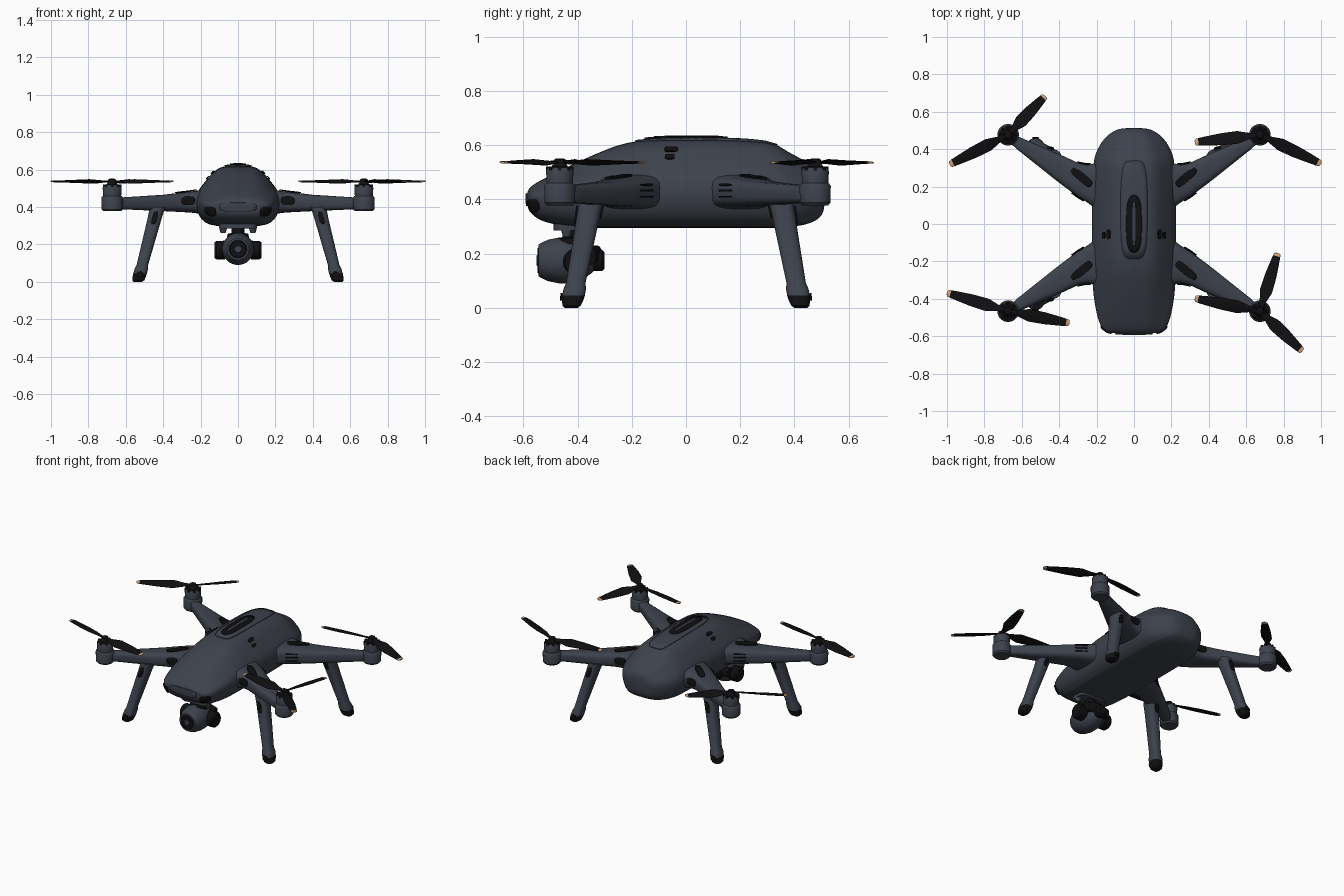
import bpy, bmesh, math
from mathutils import Vector

if "Cube" in bpy.data.objects:
    bpy.data.objects.remove(bpy.data.objects["Cube"])


def material(name, col):
    m = bpy.data.materials.new(name)
    m.diffuse_color = (*col, 1)
    m.use_nodes = True
    m.node_tree.nodes["Principled BSDF"].inputs["Base Color"].default_value = m.diffuse_color
    return m


GREY = material("slate grey", (0.047, 0.054, 0.072))
BLACK = material("black", (0.005, 0.005, 0.006))
TIP = material("sand tip", (0.62, 0.38, 0.22))


def finish(name, bm, mats, angle=35):
    bmesh.ops.recalc_face_normals(bm, faces=bm.faces)
    me = bpy.data.meshes.new(name)
    bm.to_mesh(me)
    bm.free()
    ob = bpy.data.objects.new(name, me)
    bpy.context.collection.objects.link(ob)
    for m in mats:
        me.materials.append(m)
    bpy.ops.object.select_all(action='DESELECT')
    ob.select_set(True)
    bpy.context.view_layer.objects.active = ob
    bpy.ops.object.shade_smooth_by_angle(angle=math.radians(angle))
    return ob


def loft(name, rings, mats=(GREY,), bands=None, angle=35):
    """Skin a list of equal rings; bands gives a material slot per span."""
    bm = bmesh.new()
    rows = [[bm.verts.new(p) for p in r] for r in rings]
    n = len(rows[0])
    bands = bands or [0] * (len(rows) - 1)
    for a, b, k in zip(rows, rows[1:], bands):
        for i in range(n):
            j = (i + 1) % n
            bm.faces.new((a[i], a[j], b[j], b[i])).material_index = k
    bm.faces.new(rows[0]).material_index = bands[0]
    bm.faces.new(rows[-1]).material_index = bands[-1]
    return finish(name, bm, mats, angle)


def oval(c, u, v, e=1.0, n=24):
    """Superellipse ring; e below 1 makes it boxier."""
    c, u, v = Vector(c), Vector(u), Vector(v)
    pw = lambda t: math.copysign(abs(t) ** e, t)
    return [c + u * pw(math.cos(a)) + v * pw(math.sin(a))
            for a in (2 * math.pi * (i + .5) / n for i in range(n))]


def lathe(name, base, axis, prof, mats=(GREY,), bands=None):
    """Round part: prof holds (distance along axis, radius)."""
    d = Vector(axis).normalized()
    u = d.orthogonal().normalized()
    v = d.cross(u)
    return loft(name, [oval(Vector(base) + d * h, u * r, v * r) for h, r in prof], mats, bands)


def patch(name, c, u, v, target, mat=BLACK, e=0.6, off=0.004):
    """Thin rounded plate hugging the surface of target."""
    bm = bmesh.new()
    rows = [[bm.verts.new(p) for p in oval(c, Vector(u) * s, Vector(v) * s, e)]
            for s in (1, .8, .6, .4, .2)]
    for a, b in zip(rows, rows[1:]):
        for i in range(24):
            j = (i + 1) % 24
            bm.faces.new((a[i], a[j], b[j], b[i]))
    bm.faces.new(rows[-1])
    ob = finish(name, bm, [mat])
    w = ob.modifiers.new("hug", 'SHRINKWRAP')
    w.target = target
    w.wrap_method = 'NEAREST_SURFACEPOINT'
    w.wrap_mode = 'ABOVE_SURFACE'
    w.offset = off
    s = ob.modifiers.new("thickness", 'SOLIDIFY')
    s.thickness = 0.006
    s.offset = 0
    return ob


# Body hull: (y, half width, bottom, middle, top)
stations = [(-.588, .12, .37, .41, .43), (-.57, .16, .345, .41, .452), (-.53, .188, .315, .415, .475),
            (-.42, .212, .297, .425, .53), (-.31, .222, .295, .43, .58), (-.2, .225, .295, .43, .622),
            (0, .225, .295, .43, .626), (.2, .225, .295, .43, .624), (.33, .215, .295, .43, .612),
            (.37, .208, .297, .43, .578), (.44, .175, .305, .43, .545), (.49, .125, .325, .43, .51),
            (.515, .07, .36, .43, .475)]
half = [(.36, .98), (.57, .84), (.8, .52), (.96, .29), (1.02, 0), (.98, -.42), (.78, -1)]
section = [(0, 1)] + half + [(0, -1)] + [(-x, z) for x, z in reversed(half)]
rings = [[(w * x, y, m + z * ((t - m) if z > 0 else (m - b))) for x, z in section]
         for y, w, b, m, t in stations]
body = loft("body", rings)
sub = body.modifiers.new("smooth", 'SUBSURF')
sub.levels = sub.render_levels = 2

# Body details
spine = patch("spine_panel", (0, .08, .625), (.072, 0, 0), (0, .27, 0), body, GREY, .5, .003)
patch("top_window", (0, 0, .63), (.042, 0, 0), (0, .155, 0), body, BLACK, .7, .008)
patch("top_window_bar", (0, 0, .64), (.008, 0, 0), (0, .12, 0), body, GREY, .5, .010)
for s in (-1, 1):
    patch("front_sensor", (s * .15, -.56, .375), (.033, s * .012, 0), (0, 0, .026), body)
    patch("top_button", (s * .14, -.055, .59), (.009, 0, -s * .008), (0, .025, 0), body)
    patch("side_grille", (s * .17, -.06, .565), (0, .018, 0), (s * .006, 0, -.009), body)
patch("nose_panel", (0, -.6, .40), (.10, 0, 0), (0, 0, .025), body, GREY, .5, .003)

# Propeller blade tips (x, y) for each arm
tips = {(-1, 1): [(-.475, .685), (-.985, .318)], (1, 1): [(.325, .437), (1.0, .322)],
        (-1, -1): [(-1.0, -.368), (-.345, -.53)],
        (1, -1): [(.768, -.155), (.9, -.68), (.325, -.398)]}
# Blade: (fraction of length, half width, twist in degrees)
blade = [(.03, .012, 8), (.16, .018, 16), (.34, .037, 18), (.6, .034, 13),
         (.82, .026, 9), (.945, .021, 6), (.985, .018, 5), (1, .008, 5)]

for (sx, sy), ends in tips.items():
    side = ("front_" if sy < 0 else "back_") + ("right" if sx > 0 else "left")
    mx, my = sx * .673, (.477 if sy > 0 else -.466)

    # Arm: (x, inner y, outer y, bottom, top)
    rings = [oval((sx * x, sy * (a + b) / 2, (lo + hi) / 2), (0, (b - a) / 2, 0),
                  (0, 0, (hi - lo) / 2), .6)
             for x, a, b, lo, hi in [(.14, .05, .35, .355, .50), (.21, .085, .325, .365, .49),
                                     (.25, .115, .318, .37, .484), (.3, .145, .328, .373, .478),
                                     (.4, .22, .374, .378, .466), (.62, .395, .468, .388, .452),
                                     (.67, .44, .495, .39, .45)]]
    arm = loft(side + "_arm", rings, angle=50)
    patch(side + "_arm_top_vent", (sx * .28, sy * .25, .49), (sx * .052, sy * .044, 0),
          (-sx * .014, sy * .017, 0), arm)
    patch(side + "_arm_edge_vent", (sx * .265, sy * .33, .435), (sx * .034, sy * .008, 0),
          (0, 0, .024), arm)
    for z in (.41, .433, .456):
        patch(side + "_arm_slit", (sx * .305, sy * .14, z), (sx * .032, sy * .024, 0),
              (0, 0, .004), arm)

    # Motor housing with a dark rotor face
    lathe(side + "_motor", (mx, my, 0), (0, 0, 1),
          [(.378, .048), (.388, .057), (.45, .058), (.458, .053), (.46, .049), (.505, .051),
           (.518, .044), (.522, .03), (.53, .024), (.548, .02), (.552, .012)],
          (GREY, BLACK), [0] * 6 + [1] * 4)
    for k in range(8):  # rotor cooling fins
        a = k * math.pi / 4
        d = Vector((math.cos(a), math.sin(a), 0))
        t = Vector((-d.y, d.x, 0))
        c = Vector((mx, my, .514))
        loft(side + "_rotor_fin", [oval(c + d * r, t * .007, (0, 0, .008), .5, 8)
                                   for r in (.025, .05)], (BLACK,))

    # Propeller blades
    for tx, ty in ends:
        d = Vector((tx - mx, ty - my, 0))
        flat = Vector((-d.y, d.x, 0)).normalized()
        rings = []
        for f, w, tw in blade:
            tw = math.radians(tw) * sx * sy
            u = flat * math.cos(tw) + Vector((0, 0, math.sin(tw)))
            v = Vector((0, 0, math.cos(tw))) - flat * math.sin(tw)
            rings.append(oval(Vector((mx, my, .537)) + d * f, u * w, v * .004, 1, 10))
        loft(side + "_blade", rings, (BLACK, TIP), [0] * 5 + [1] * 2, 60)

    # Splayed landing leg with flared boot: (z, half x, half y)
    rings = []
    for z, a, b in [(.40, .042, .046), (.34, .038, .043), (.09, .031, .036), (.07, .036, .042),
                    (.045, .037, .042), (.028, .036, .04), (.008, .032, .034), (0, .022, .024)]:
        f = (.38 - z) / .36
        rings.append(oval((sx * (.435 + .095 * f), sy * (.353 + .067 * f), z),
                          (a, 0, 0), (0, b, 0), .75))
    leg = loft(side + "_leg", rings, (GREY, BLACK), [0] * 4 + [1] * 3)
    patch(side + "_leg_clip", (sx * .445, sy * .42, .345), (.017, 0, 0), (-sx * .008, 0, .034), leg)
    patch(side + "_leg_inner_clip", (sx * .445, sy * .29, .35), (.015, 0, 0), (-sx * .006, 0, .025), leg)
    patch(side + "_foot_pad", (sx * .525, sy * .48, .042), (.022, 0, 0), (0, 0, .016), leg)

# Camera pod hanging under the nose
lathe("camera_pod", (0, -.545, .175), (0, 1, 0),
      [(0, .058), (.008, .064), (.035, .077), (.075, .085), (.12, .085), (.165, .07),
       (.20, .045), (.215, .02)])
lathe("camera_lens", (0, -.549, .175), (0, 1, 0), [(0, .044), (.003, .048), (.01, .048)], (BLACK,))
lathe("lens_glass_ring", (0, -.551, .175), (0, 1, 0), [(0, .018), (.004, .022)])
for s in (-1, 1):
    lathe("camera_side_motor", (s * .07, -.405, .17), (s, 0, 0),
          [(0, .05), (.045, .05), (.055, .042)], (BLACK,))
    loft("camera_yoke", [oval((s * x, y, z), (0, .022, 0), (0, 0, .03), .6)
                         for x, y, z in [(.09, -.40, .18), (.08, -.355, .19), (.0, -.335, .2)]], (BLACK,))
    lathe("camera_damper", (s * .08, -.44, .262), (0, 0, 1), [(0, .014), (.02, .02), (.05, .022)])
lathe("camera_rear_motor", (0, -.36, .175), (0, 1, 0), [(0, .04), (.05, .04), (.06, .03)], (BLACK,))
lathe("camera_mount", (0, -.42, .235), (0, 0, 1), [(0, .06), (.022, .056), (.026, .036), (.07, .036)],
      (BLACK,))
loft("camera_mount_plate", [oval((0, -.43, z), (.1, 0, 0), (0, .06, 0), .5)
                            for z in (.285, .31)])
